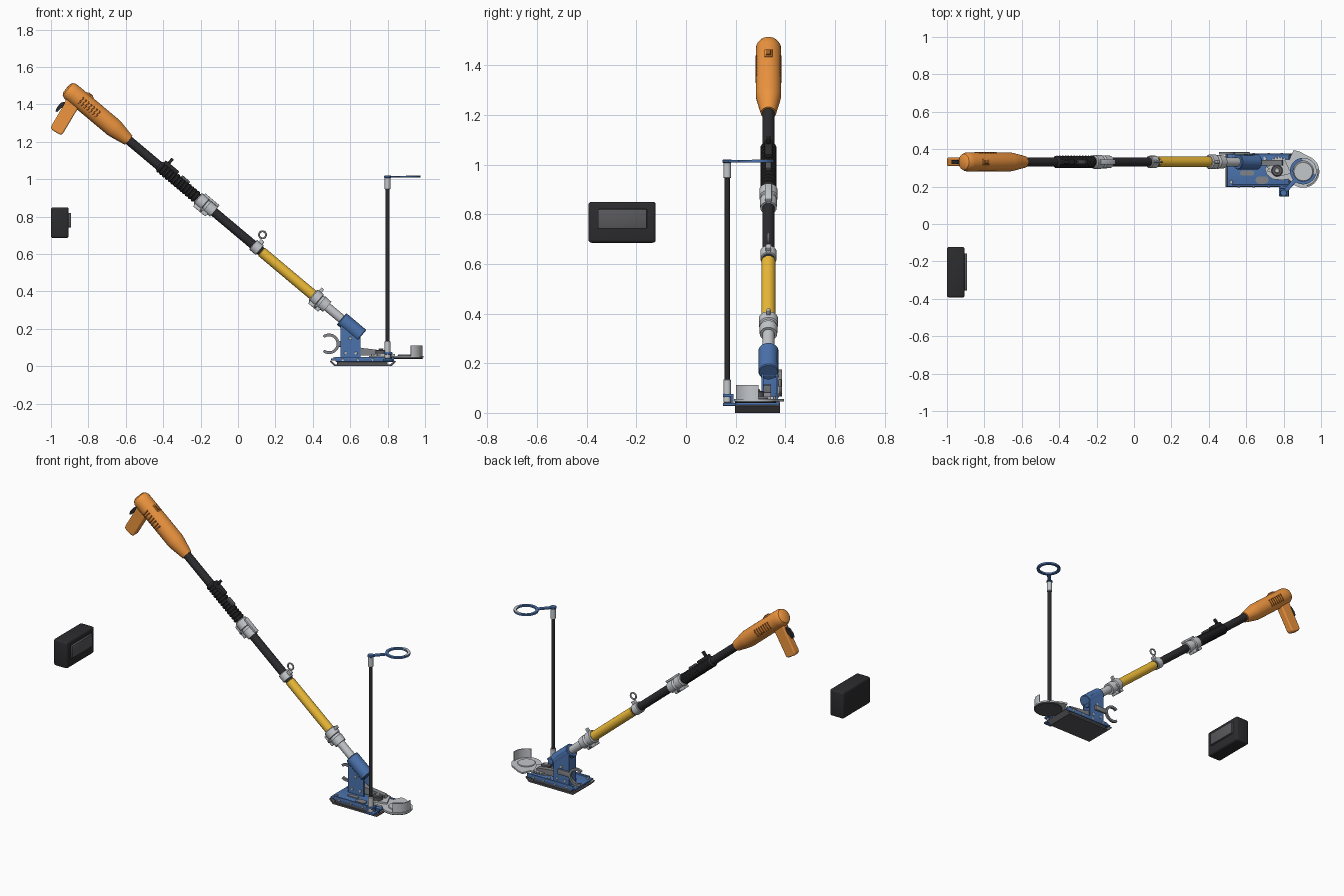
import bpy, bmesh
from math import radians, cos, sin, pi
from mathutils import Matrix, Vector

COL = dict(orange=(0.85, 0.30, 0.05), black=(0.025, 0.025, 0.028), dark=(0.10, 0.10, 0.11),
           yellow=(0.85, 0.50, 0.04), blue=(0.07, 0.17, 0.42), silver=(0.55, 0.57, 0.60),
           rust=(0.40, 0.12, 0.02), grey=(0.22, 0.23, 0.25))
MAT = {}
for k, c in COL.items():
    MAT[k] = bpy.data.materials.new(k)
    MAT[k].diffuse_color = (*c, 1)

I = Matrix()
XZ = Matrix.Rotation(pi / 2, 4, 'X')          # profile drawn in x/z, depth is -y
# pole frame: local z runs down the pole, local x points up from it
a = radians(40)
POLE = Matrix(((sin(a), 0, cos(a), -0.588), (0, -1, 0, 0.332), (cos(a), 0, -sin(a), 1.211), (0, 0, 0, 1)))


def finish(name, bm, mat, M):
    bmesh.ops.remove_doubles(bm, verts=bm.verts, dist=1e-5)
    bmesh.ops.recalc_face_normals(bm, faces=bm.faces)
    me = bpy.data.meshes.new(name)
    bm.to_mesh(me)
    bm.free()
    me.shade_smooth()
    me.set_sharp_from_angle(angle=radians(32))
    me.materials.append(MAT[mat])
    ob = bpy.data.objects.new(name, me)
    ob.matrix_world = M
    bpy.context.collection.objects.link(ob)
    return ob


def lathe(name, prof, mat, M=I, closed=False, seg=32):
    bm = bmesh.new()
    vs = [bm.verts.new((r, 0, z)) for r, z in prof]
    es = [bm.edges.new(p) for p in zip(vs, vs[1:])]
    if closed:
        es.append(bm.edges.new((vs[-1], vs[0])))
    bmesh.ops.spin(bm, geom=vs + es, cent=(0, 0, 0), axis=(0, 0, 1), angle=2 * pi, steps=seg, use_merge=True)
    return finish(name, bm, mat, M)


def rod(name, r, z0, z1, mat, M=I, b=0.003):
    return lathe(name, [(0, z0), (r - b, z0), (r, z0 + b), (r, z1 - b), (r - b, z1), (0, z1)], mat, M)


def box(name, lo, hi, mat, M=I, bev=0.003, seg=2):
    bm = bmesh.new()
    lo, hi = Vector(lo), Vector(hi)
    bmesh.ops.create_cube(bm, size=1, matrix=Matrix.Translation((lo + hi) / 2) @ Matrix.Diagonal((*(hi - lo), 1)))
    if bev:
        bmesh.ops.bevel(bm, geom=bm.edges[:], offset=bev, segments=seg, affect='EDGES', profile=0.5)
    return finish(name, bm, mat, M)


def plate(name, pts, z0, z1, mat, M=I):
    bm = bmesh.new()
    f = bm.faces.new([bm.verts.new((x, y, z0)) for x, y in pts])
    top = bmesh.ops.extrude_face_region(bm, geom=[f])['geom']
    bmesh.ops.translate(bm, verts=[v for v in top if isinstance(v, bmesh.types.BMVert)], vec=(0, 0, z1 - z0))
    bm.faces.new([v for v in f.verts]) if not f.is_valid else None
    return finish(name, bm, mat, M)


def arc(cx, cy, r, d0, d1, n=20):
    return [(cx + r * cos(radians(d0 + (d1 - d0) * i / n)), cy + r * sin(radians(d0 + (d1 - d0) * i / n)))
            for i in range(n + 1)]


def band(cx, cy, r0, r1, d0, d1, n=24):
    return arc(cx, cy, r1, d0, d1, n) + arc(cx, cy, r0, d1, d0, n)


def slot(x0, x1, y, r):
    return arc(x1, y, r, -90, 90, 8) + arc(x0, y, r, 90, 270, 8)


def at(x, y, z=0):
    return Matrix.Translation((x, y, z))


# battery pack
box("battery_body", (-1.0, -0.393, 0.685), (-0.905, -0.122, 0.85), 'black', bev=0.012, seg=3)
box("battery_terminal_pad", (-0.91, -0.355, 0.742), (-0.892, -0.157, 0.82), 'dark', bev=0.004)

# orange motor housing
lathe("motor_housing", [(0, -0.43), (0.03, -0.428), (0.043, -0.42), (0.05, -0.405), (0.051, -0.38),
                        (0.051, -0.1), (0.047, -0.075), (0.034, -0.01), (0.031, 0.005), (0, 0.005)], 'orange', POLE, seg=40)
for s in (-1, 1):
    for i in range(7):
        z = -0.33 + i * 0.019
        box("housing_vent", (-0.022, s * 0.047 - 0.005, z), (0.022, s * 0.047 + 0.005, z + 0.008), 'rust', POLE, 0.001, 1)
box("housing_switch_frame", (0.045, -0.016, -0.33), (0.055, 0.016, -0.285), 'orange', POLE)
box("housing_switch", (0.05, -0.01, -0.323), (0.06, 0.01, -0.292), 'rust', POLE)
# pistol handle and trigger
h = plate("pistol_handle", [(-0.91, 1.45), (-0.93, 1.40), (-0.995, 1.29), (-1.0, 1.275), (-0.992, 1.262), (-0.95, 1.237),
                            (-0.937, 1.242), (-0.87, 1.355), (-0.85, 1.385), (-0.82, 1.40)], -0.355, -0.309, 'orange', XZ)
b = h.modifiers.new("round", 'BEVEL')
b.width, b.segments = 0.009, 3
plate("trigger", [(-0.92, 1.415), (-0.945, 1.41), (-0.968, 1.385), (-0.976, 1.362), (-0.966, 1.36),
                  (-0.945, 1.38), (-0.92, 1.39)], -0.342, -0.322, 'black', XZ)

# telescopic pole
rod("upper_pole", 0.0245, -0.02, 0.95, 'black', POLE)
rod("yellow_pole", 0.028, 0.93, 1.30, 'yellow', POLE)
rod("lower_pole", 0.024, 1.28, 1.54, 'silver', POLE)

# ribbed hand grip
prof = [(0.024, 0.215)]
for i in range(13):
    z = 0.222 + i * 0.02
    prof += [(0.029, z), (0.033, z + 0.004), (0.033, z + 0.012), (0.029, z + 0.016)]
lathe("ribbed_grip", prof + [(0.024, 0.485)], 'black', POLE)
box("grip_switch_pod", (0.02, -0.016, 0.225), (0.046, 0.016, 0.32), 'black', POLE, 0.006)
box("grip_switch_lever", (0.04, -0.008, 0.24), (0.076, 0.008, 0.256), 'black', POLE)
box("grip_rear_pod", (0.025, -0.012, 0.345), (0.042, 0.012, 0.40), 'dark', POLE)

# pole clamps
def clamp(name, z0, z1, r, side):
    m = (z0 + z1) / 2
    lathe(name + "_collar", [(0.02, z0), (r - 0.006, z0), (r, z0 + 0.005), (r, m - 0.008), (r - 0.006, m - 0.004),
                             (r - 0.006, m + 0.004), (r - 0.002, m + 0.01), (r - 0.004, z1), (0.02, z1)], 'silver', POLE)
    box(name + "_ears", (side * r - 0.012, -0.02, z0 + 0.01), (side * r + 0.012, 0.02, z1 - 0.02), 'silver', POLE)
    rod(name + "_bolt", 0.007, -0.03, 0.03, 'grey', POLE @ at(side * (r + 0.002), 0, m) @ Matrix.Rotation(pi / 2, 4, 'X'))


clamp("grip_clamp", 0.485, 0.60, 0.037, -1)
box("grip_clamp_lever", (0.033, -0.014, 0.50), (0.046, 0.014, 0.60), 'silver', POLE)
clamp("lower_clamp", 1.29, 1.39, 0.039, -1)
box("lower_clamp_tab", (0.03, -0.008, 1.30), (0.06, 0.008, 1.318), 'silver', POLE)

# strap ring
rod("strap_collar", 0.033, 0.872, 0.92, 'silver', POLE)
box("strap_lug", (0.025, -0.011, 0.885), (0.05, 0.011, 0.91), 'silver', POLE)
eye = [(0.019 + 0.005 * cos(i * pi / 4), 0.005 * sin(i * pi / 4)) for i in range(8)]
lathe("strap_ring", eye, 'silver', at(0.131, 0.332, 0.703) @ XZ, True)

# blue pole socket and upright channel
lathe("pole_socket", [(0.024, 1.49), (0.037, 1.49), (0.04, 1.494), (0.04, 1.626), (0.037, 1.63), (0, 1.63)], 'blue', POLE)
side = [(0.548, 0.04), (0.655, 0.04), (0.655, 0.175), (0.635, 0.21), (0.57, 0.262), (0.548, 0.24)]
for y in (0.304, 0.362):
    plate("bracket_side", side, -y - 0.009, -y, 'blue', XZ)
    for x, z in ((0.575, 0.07), (0.6, 0.15), (0.63, 0.07)):
        rod("bracket_bolt", 0.008, -y - 0.012, -y + 0.003, 'silver', XZ @ at(x, z), 0.001)
box("bracket_back", (0.548, 0.304, 0.04), (0.557, 0.371, 0.245), 'blue')
box("bracket_crossbar", (0.63, 0.306, 0.15), (0.652, 0.369, 0.165), 'blue')

# cable hook
plate("hook", band(0.487, 0.12, 0.04, 0.055, -128, 128), -0.386, -0.372, 'grey', XZ)
box("hook_stem", (0.535, 0.371, 0.104), (0.62, 0.384, 0.136), 'grey')

# sled base
plate("skid_plate", [(0.49, 0.025), (0.515, 0), (0.82, 0), (0.845, 0.025), (0.838, 0.031), (0.815, 0.01),
                     (0.52, 0.01), (0.497, 0.031)], -0.378, -0.197, 'dark', XZ)
box("skid_core", (0.53, 0.203, 0.008), (0.80, 0.37, 0.034), 'dark')
box("deck_plate", (0.498, 0.2, 0.031), (0.83, 0.376, 0.042), 'blue')
for y in (0.2, 0.366):
    box("deck_rail", (0.52, y, 0.024), (0.835, y + 0.01, 0.05), 'blue')
    for x in (0.56, 0.64, 0.72, 0.79):
        rod("rail_bolt", 0.007, -y - 0.013, -y + 0.004, 'silver', XZ @ at(x, 0.034), 0.001)
plate("deck_slot_1", slot(0.58, 0.63, 0.272, 0.013), 0.04, 0.046, 'grey')
plate("deck_slot_2", slot(0.67, 0.70, 0.235, 0.02), 0.04, 0.05, 'grey')
for x, y in ((0.52, 0.225), (0.52, 0.35), (0.7, 0.35)):
    rod("deck_bolt", 0.009, 0.04, 0.05, 'silver', at(x, y), 0.001)

# drive arm and pivot
plate("drive_arm", [(0.60, 0.055), (0.60, 0.115), (0.635, 0.112), (0.66, 0.098), (0.79, 0.082), (0.80, 0.06)],
      -0.342, -0.312, 'grey', XZ)
rod("drive_pivot", 0.03, 0.04, 0.088, 'dark', at(0.765, 0.285))
rod("drive_pivot_nut", 0.014, 0.088, 0.096, 'silver', at(0.765, 0.285))

# swing plate, toothed sector, work disc and guard
C = (0.905, 0.28)
plate("swing_plate", [(0.70, 0.295), (0.72, 0.325), (0.76, 0.345), (0.83, 0.345), (0.853, 0.395), (0.885, 0.388)]
      + arc(*C, 0.086, 70, -130, 32) + [(0.825, 0.24), (0.79, 0.235), (0.74, 0.24), (0.71, 0.265)], 0.046, 0.056, 'silver')
teeth = [(0.775 + r * cos(radians(d)), 0.3 + r * sin(radians(d))) for i in range(9)
         for d, r in ((50 + i * 17, 0.052), (55 + i * 17, 0.063), (61 + i * 17, 0.063), (66 + i * 17, 0.052))]
plate("toothed_sector", teeth + [(0.76, 0.25), (0.84, 0.27)], 0.055, 0.066, 'silver')
rod("work_disc", 0.084, 0.04, 0.047, 'dark', at(*C))
rod("disc_cap", 0.052, 0.055, 0.062, 'silver', at(*C))
plate("disc_guard", band(*C, 0.075, 0.081, -76, 9), 0.05, 0.112, 'silver')

# sight post
box("post_foot", (0.775, 0.148, 0.028), (0.83, 0.205, 0.04), 'blue')
box("post_foot_top", (0.78, 0.148, 0.064), (0.825, 0.192, 0.076), 'blue')
box("post_foot_web", (0.785, 0.18, 0.03), (0.82, 0.192, 0.07), 'blue')
P = at(0.80, 0.166)
rod("post_lower_sleeve", 0.0155, 0.04, 0.135, 'silver', P)
rod("post_rod", 0.011, 0.12, 0.96, 'black', P)
rod("post_upper_sleeve", 0.0155, 0.945, 1.01, 'silver', P)
# sight ring
R = (0.905, 0.283)
lathe("sight_ring", [(0.054, 1.008), (0.071, 1.008), (0.071, 1.018), (0.054, 1.018)], 'blue', at(*R), True, 40)
plate("sight_ring_insert", band(*R, 0.055, 0.07, -15, 95), 1.0175, 1.02, 'silver')
rod("sight_arm_hub", 0.019, 1.007, 1.02, 'blue', P)
arm = at(0.80, 0.166) @ Matrix.Rotation(radians(48.1), 4, 'Z')
box("sight_arm", (0, -0.011, 1.008), (0.095, 0.011, 1.018), 'blue', arm, 0.002)
